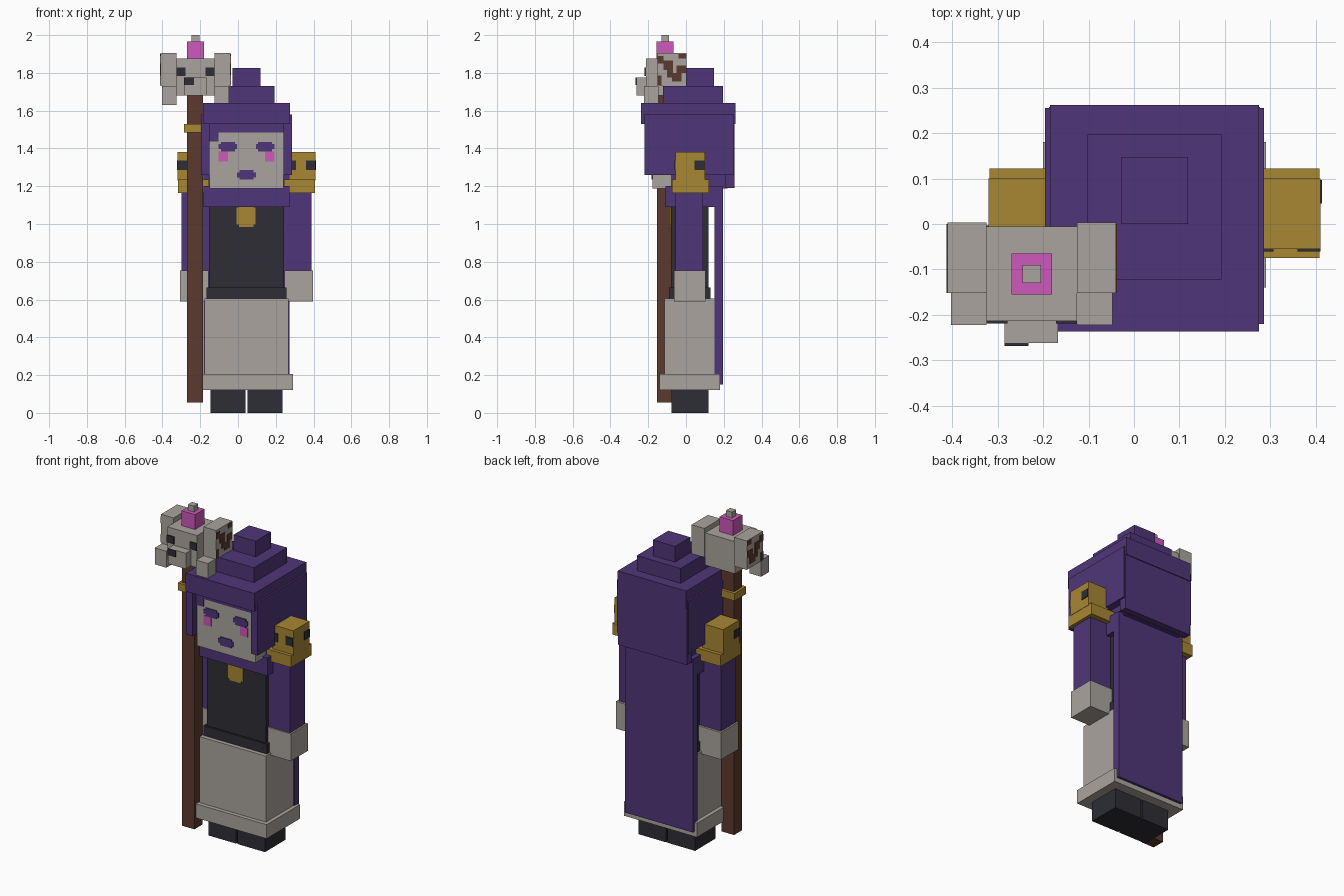
import bpy
import bmesh
from mathutils import Vector

cube = bpy.data.objects.get("Cube")
if cube:
    bpy.data.objects.remove(cube)


def material(name, r, g, b):
    def lin(c):
        c /= 255
        return c / 12.92 if c < 0.04 else ((c + 0.055) / 1.055) ** 2.4
    color = (lin(r), lin(g), lin(b), 1)
    m = bpy.data.materials.new(name)
    m.use_nodes = True
    m.diffuse_color = color
    m.node_tree.nodes["Principled BSDF"].inputs["Base Color"].default_value = color
    return m


purple = material("purple cloth", 79, 54, 120)
bone = material("pale grey", 170, 164, 157)
dark = material("charcoal", 45, 45, 53)
gold = material("gold", 169, 135, 52)
brown = material("brown wood", 92, 58, 46)
pink = material("pink", 205, 88, 188)


def make(name, mat, *boxes):
    """One object from boxes given as (x range, y range, z range)."""
    bm = bmesh.new()
    for box in boxes:
        lo, hi = (Vector(c) for c in zip(*box))
        verts = bmesh.ops.create_cube(bm, size=1)["verts"]
        bmesh.ops.scale(bm, vec=hi - lo, verts=verts)
        bmesh.ops.translate(bm, vec=(lo + hi) / 2, verts=verts)
    mesh = bpy.data.meshes.new(name)
    bm.to_mesh(mesh)
    bm.free()
    mesh.materials.append(mat)
    obj = bpy.data.objects.new(name, mesh)
    bpy.context.collection.objects.link(obj)
    return obj


MID = 0.045  # centre line of the figure, the staff being off to one side


def wide(half):
    return (MID - half, MID + half)


def side_range(side, near, far):
    return tuple(sorted((MID + side * near, MID + side * far)))


def front(name, mat, x, y, z, notch=0.0):
    """Thin plate on a front face at depth y, optionally with stepped corners."""
    depth = (y - 0.006, y + 0.001)
    boxes = [(x, depth, (z[0] + notch, z[1] - notch))]
    if notch:
        boxes.append(((x[0] + notch, x[1] - notch), depth, z))
    make(name, mat, *boxes)


# Robe and torso
make("skirt", bone, (wide(0.222), (-0.115, 0.15), (0.2, 0.605)))
make("skirt_hem", bone, (wide(0.245), (-0.14, 0.18), (0.12, 0.205)))
make("torso", dark, (wide(0.198), (-0.08, 0.12), (0.6, 1.18)))
make("belt", dark, (wide(0.212), (-0.09, 0.13), (0.605, 0.665)))
make("collar", purple, (wide(0.228), (-0.108, 0.155), (1.09, 1.2)))
make("cape", purple, (wide(0.228), (0.15, 0.195), (0.15, 1.2)))
front("pendant", gold, (-0.008, 0.093), -0.08, (0.985, 1.1), 0.012)

# Head and face
make("face", bone, (wide(0.197), (-0.177, -0.08), (1.187, 1.54)))
make("back_of_head", purple, (wide(0.197), (-0.08, 0.22), (1.187, 1.54)))
front("fringe", purple, wide(0.197), -0.177, (1.485, 1.54))
front("fringe_lock", purple, (-0.152, -0.104), -0.177, (1.437, 1.49))
front("mouth", purple, (-0.005, 0.095), -0.177, (1.235, 1.285), 0.012)

# Hood and stepped hat
make("hood_back", purple, (wide(0.232), (0.21, 0.257), (1.19, 1.58)))
make("hat_brim", purple, (wide(0.23), (-0.237, 0.262), (1.53, 1.64)))
make("hat_middle", purple, (wide(0.147), (-0.122, 0.197), (1.64, 1.73)))
make("hat_top", purple, (wide(0.074), (0, 0.147), (1.73, 1.825)))

# Paired parts
for side, label in ((1, "left"), (-1, "right")):
    make(label + "_foot", dark, (side_range(side, 0.004, 0.19), (-0.077, 0.12), (0, 0.3)))
    make(label + "_sleeve", purple, (side_range(side, 0.198, 0.343), (-0.055, 0.09), (0.65, 1.18)))
    make(label + "_hand", bone, (side_range(side, 0.2, 0.353), (-0.063, 0.103), (0.59, 0.755)))
    make(label + "_hood_side", purple, (side_range(side, 0.197, 0.241), (-0.22, 0.255), (1.26, 1.58)))
    front(label + "_eye", purple, side_range(side, 0.05, 0.147), -0.177, (1.385, 1.435), 0.012)
    front(label + "_cheek", pink, side_range(side, 0.098, 0.147), -0.177, (1.33, 1.385))
    # Shoulder ornament with small dark eyes
    make(label + "_shoulder_plate", gold,
         (side_range(side, 0.198, 0.363), (-0.075, 0.122), (1.165, 1.235)))
    make(label + "_shoulder_head", gold,
         (side_range(side, 0.225, 0.365), (-0.055, 0.1), (1.23, 1.38)))
    front(label + "_ornament_outer_eye", dark, side_range(side, 0.315, 0.365), -0.055, (1.285, 1.335))
    front(label + "_ornament_inner_eye", dark, side_range(side, 0.227, 0.262), -0.055, (1.285, 1.335))
    eye_y = (0.045, 0.097) if side > 0 else (-0.055, -0.003)
    make(label + "_ornament_side_eye", dark,
         (side_range(side, 0.364, 0.369), eye_y, (1.285, 1.335)))

# Staff
make("staff_shaft", brown, ((-0.27, -0.185), (-0.153, -0.075), (0.055, 1.7)))
make("staff_ring", gold, ((-0.285, -0.17), (-0.17, -0.058), (1.485, 1.53)))

# Carved head on the staff
STAFF = -0.225
make("skull", bone, ((-0.325, -0.125), (-0.213, -0.005), (1.68, 1.875)))
make("skull_snout", bone, ((-0.285, -0.167), (-0.262, -0.213), (1.68, 1.775)))
front("snout_nostril", dark, (-0.285, -0.232), -0.262, (1.735, 1.775))
make("skull_crest", pink, ((-0.27, -0.18), (-0.155, -0.065), (1.875, 1.965)))
make("skull_crest_tip", bone, ((-0.245, -0.205), (-0.13, -0.09), (1.965, 2.0)))

# Spots on the outer face of each horn, as (y range, z range)
spots = [((-0.152, -0.12), (1.85, 1.89)), ((-0.12, -0.07), (1.815, 1.865)),
         ((-0.1, -0.07), (1.775, 1.815)), ((-0.05, 0.0), (1.8, 1.84)),
         ((-0.075, -0.025), (1.755, 1.8)), ((-0.152, -0.13), (1.735, 1.785)),
         ((-0.04, 0.0), (1.875, 1.9))]
for side, label in ((1, "left"), (-1, "right")):
    def out(near, far):
        return tuple(sorted((STAFF + side * near, STAFF + side * far)))
    make(label + "_horn", bone, (out(0.1, 0.185), (-0.152, 0.003), (1.73, 1.905)))
    make(label + "_horn_tip", bone, (out(0.1, 0.178), (-0.222, -0.145), (1.63, 1.73)))
    make(label + "_horn_spots", brown, *[(out(0.184, 0.188), y, z) for y, z in spots])
    front(label + "_skull_eye", dark, out(0.053, 0.1), -0.213, (1.783, 1.828))
